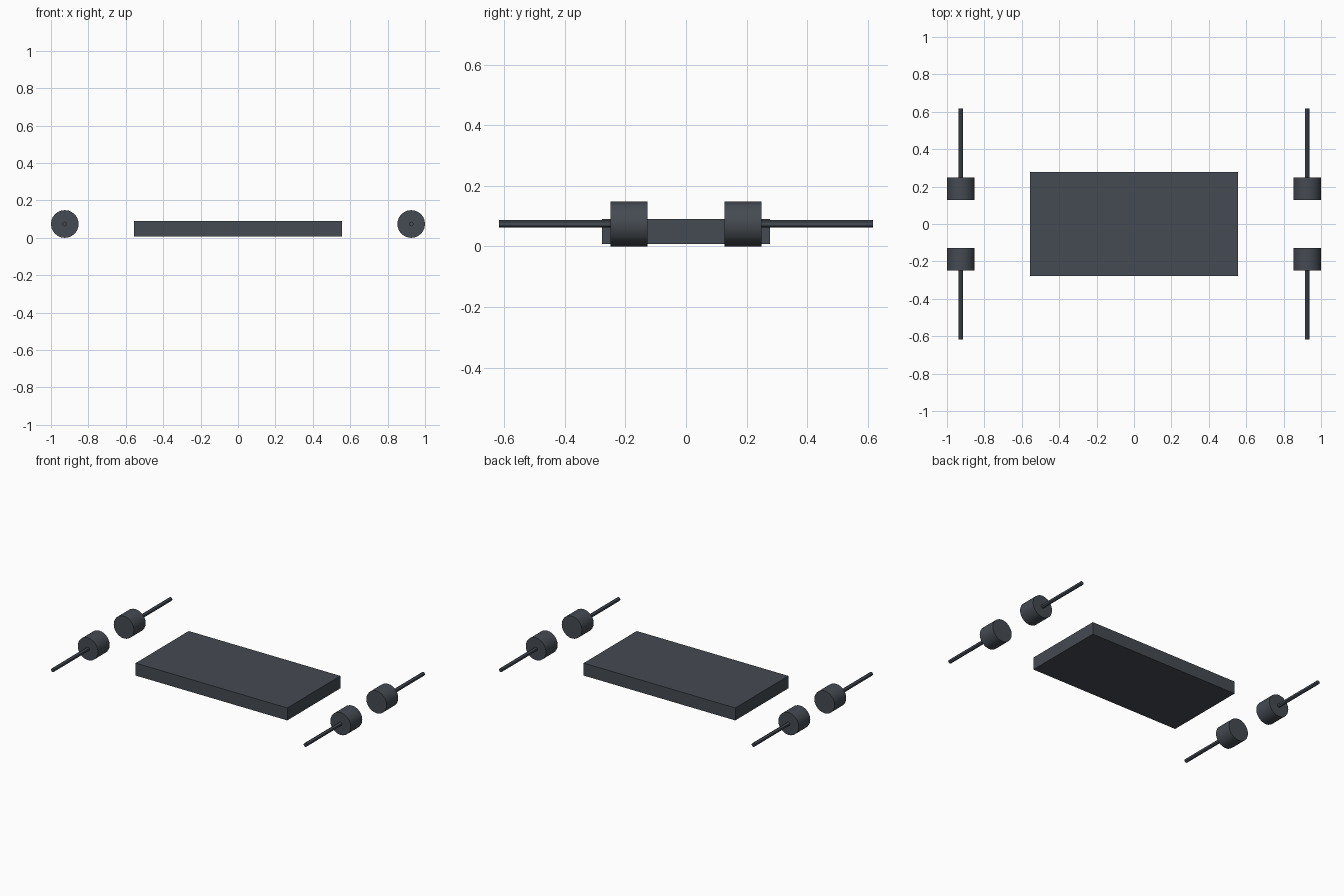
import bpy
from math import radians

if "Cube" in bpy.data.objects:
    bpy.data.objects.remove(bpy.data.objects["Cube"])

U = 2 / 16.2  # base unit: 15 U wheelbase plus one wheel diameter of 1.2 U

dark = bpy.data.materials.new("dark_grey")
dark.diffuse_color = (0.06, 0.07, 0.085, 1)
dark.use_nodes = True
dark.node_tree.nodes["Principled BSDF"].inputs["Base Color"].default_value = dark.diffuse_color


def finish(obj, name):
    obj.name = name
    obj.data.materials.append(dark)


def rod(name, x, side, radius, inner, outer, sides):
    """Cylinder along y from inner to outer on the given side."""
    bpy.ops.mesh.primitive_cylinder_add(
        vertices=sides, radius=radius * U, depth=(outer - inner) * U,
        location=(x * U, side * (inner + outer) / 2 * U, 0.6 * U),
        rotation=(radians(90), 0, 0))
    finish(bpy.context.object, name)
    bpy.ops.object.shade_smooth_by_angle(angle=radians(30))


# Flat deck
bpy.ops.mesh.primitive_cube_add(size=1, location=(0, 0, 0.4 * U))
deck = bpy.context.object
deck.scale = (9 * U, 4.5 * U, 0.67 * U)
bpy.ops.object.transform_apply(location=False, rotation=False, scale=True)
finish(deck, "deck")

# Wheels in pairs at each end, each with an axle pointing outward
for x, end in ((-7.5, "left"), (7.5, "right")):
    for side, face in ((-1, "front"), (1, "back")):
        rod(f"wheel_{end}_{face}", x, side, 0.6, 1.03, 2.02, 24)
        rod(f"axle_{end}_{face}", x, side, 0.1, 2.0, 5.0, 12)
